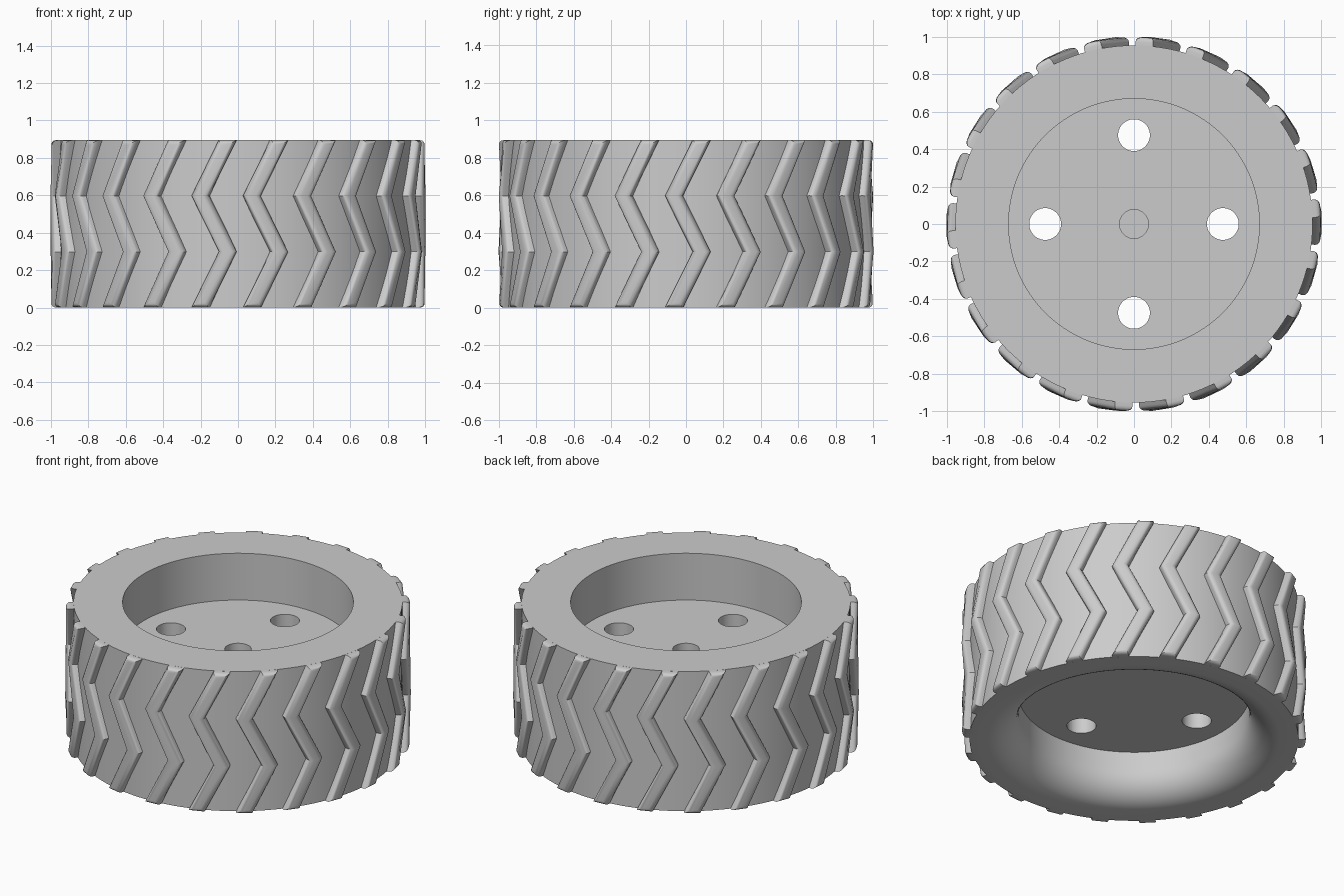
import bpy, bmesh, math
from mathutils import Matrix, Vector

cube = bpy.data.objects.get("Cube")
if cube:
    bpy.data.objects.remove(cube, do_unlink=True)

HEIGHT = 0.895
BODY_R = 0.955
BORE_R = 0.67
TREADS = 22

grey = bpy.data.materials.new("plain_grey")
grey.use_nodes = True
colour = (0.6, 0.6, 0.6, 1)
grey.diffuse_color = colour
grey.node_tree.nodes["Principled BSDF"].inputs["Base Color"].default_value = colour


def make_object(name, bm):
    bmesh.ops.recalc_face_normals(bm, faces=bm.faces)
    mesh = bpy.data.meshes.new(name)
    bm.to_mesh(mesh)
    bm.free()
    mesh.materials.append(grey)
    obj = bpy.data.objects.new(name, mesh)
    bpy.context.collection.objects.link(obj)
    return obj


def activate(obj):
    bpy.ops.object.select_all(action='DESELECT')
    obj.select_set(True)
    bpy.context.view_layer.objects.active = obj


# Wheel body: closed profile turned about the axis, flared underneath
web_low, web_high = 0.295, 0.595
hub_r, hub_floor = 0.077, 0.4
flare = 0.18
profile = [(0, hub_floor), (hub_r, hub_floor), (hub_r, web_high),
           (BORE_R, web_high), (BORE_R, HEIGHT), (BODY_R, HEIGHT), (BODY_R, 0)]
for i in range(13):
    a = math.pi / 2 * (1 - i / 12)
    profile.append((BORE_R + flare * (1 - math.cos(a)), flare * (1 - math.sin(a))))
profile += [(BORE_R, web_low), (0, web_low)]

bm = bmesh.new()
verts = [bm.verts.new((r, 0, z)) for r, z in profile]
edges = [bm.edges.new(pair) for pair in zip(verts, verts[1:])]
bmesh.ops.spin(bm, geom=verts + edges, cent=(0, 0, 0), axis=(0, 0, 1),
               angle=math.tau, steps=128, use_merge=True)
bmesh.ops.remove_doubles(bm, verts=bm.verts, dist=0.0001)
body = make_object("wheel_body", bm)

# Four bolt holes through the web
bm = bmesh.new()
for k in range(4):
    spot = Matrix.Rotation(k * math.pi / 2, 4, 'Z') @ Matrix.Translation((0.475, 0, 0.45))
    bmesh.ops.create_cone(bm, cap_ends=True, segments=48, radius1=0.085,
                          radius2=0.085, depth=0.6, matrix=spot)
cutter = make_object("bolt_hole_cutter", bm)
cutter.hide_render = True
activate(body)
cut = body.modifiers.new("bolt_holes", 'BOOLEAN')
cut.operation = 'DIFFERENCE'
cut.solver = 'EXACT'
cut.object = cutter
bpy.ops.object.modifier_apply(modifier=cut.name)
bpy.data.objects.remove(cutter, do_unlink=True)
bpy.ops.object.shade_smooth_by_angle(angle=math.radians(30))

# Zigzag tread bar: a four-level strip with rounded outer edges
half_width = 0.047
swing = math.radians(4.3)
bm = bmesh.new()
rings = []
for level in range(4):
    turn = Matrix.Rotation(swing * (1 if level % 2 else -1), 3, 'Z')
    z = HEIGHT * level / 3
    corners = [(0.93, -half_width), (1, -half_width), (1, half_width), (0.93, half_width)]
    rings.append([bm.verts.new(turn @ Vector((x, y, z))) for x, y in corners])
for low, high in zip(rings, rings[1:]):
    for i in range(4):
        j = (i + 1) % 4
        bm.faces.new((low[i], low[j], high[j], high[i]))
bm.faces.new(rings[0])
bm.faces.new(rings[-1])
bmesh.ops.recalc_face_normals(bm, faces=bm.faces)
rounded = [e for e in bm.edges
           if all(v.co.xy.length > 0.98 for v in e.verts)
           and (abs(e.verts[0].co.z - e.verts[1].co.z) > 0.1
                or e.verts[0].co.z < 0.01 or e.verts[0].co.z > HEIGHT - 0.01)]
bmesh.ops.bevel(bm, geom=rounded, offset=0.027, offset_type='OFFSET',
                segments=4, profile=0.5, affect='EDGES')

# Repeat the bar round the rim
first = list(bm.verts) + list(bm.edges) + list(bm.faces)
pitch = math.tau / TREADS
start = math.radians(-90 - 3.3 - 4.3)
for k in range(1, TREADS):
    copy = bmesh.ops.duplicate(bm, geom=first)["geom"]
    bmesh.ops.rotate(bm, cent=(0, 0, 0), matrix=Matrix.Rotation(pitch * k, 3, 'Z'),
                     verts=[g for g in copy if isinstance(g, bmesh.types.BMVert)])
bmesh.ops.rotate(bm, cent=(0, 0, 0), matrix=Matrix.Rotation(start, 3, 'Z'), verts=bm.verts)
treads = make_object("tread_bars", bm)
activate(treads)
bpy.ops.object.shade_smooth_by_angle(angle=math.radians(30))
